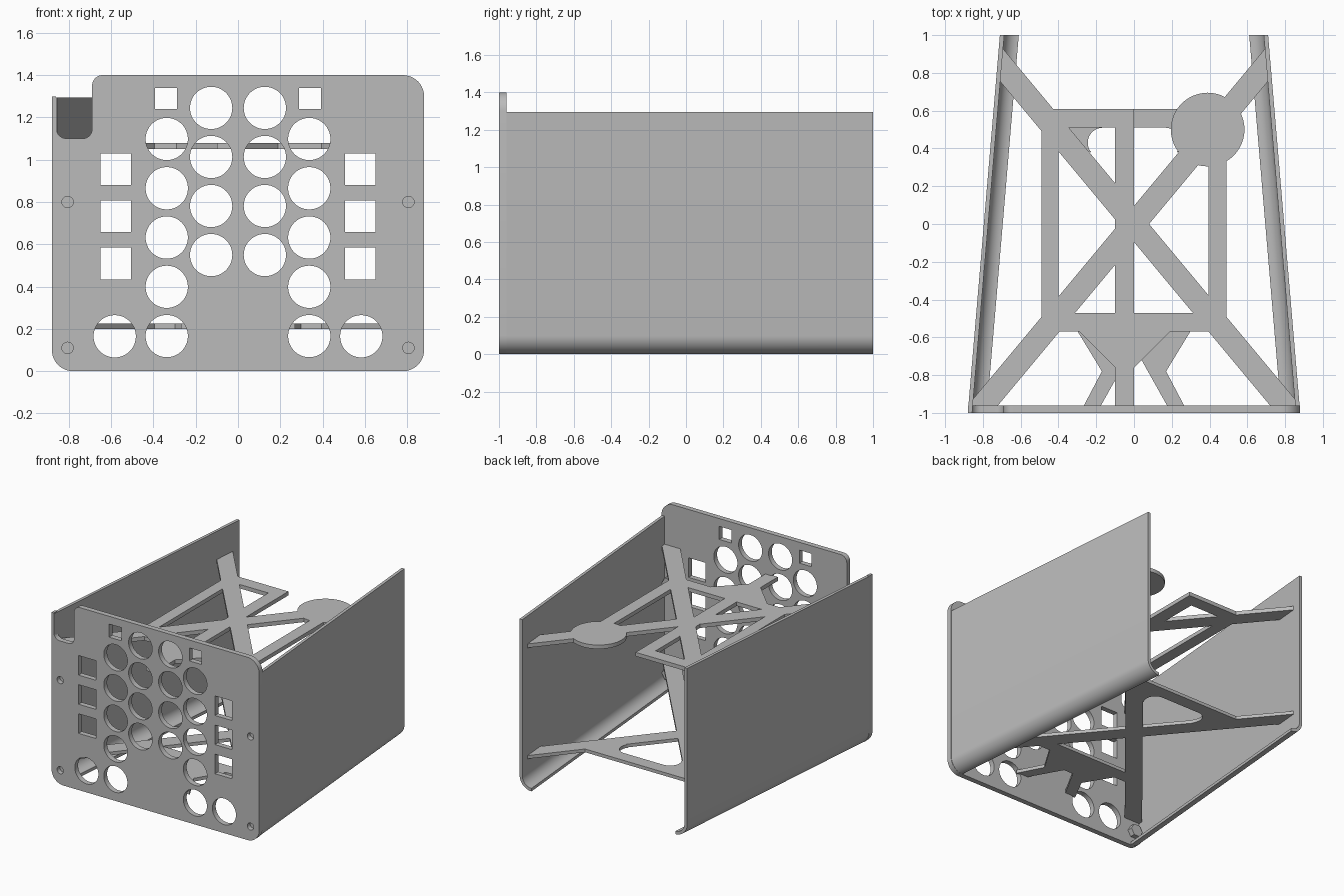
import bpy, bmesh
from math import sin, cos, radians

cube = bpy.data.objects.get("Cube")
if cube:
    bpy.data.objects.remove(cube, do_unlink=True)

grey = bpy.data.materials.new("plain_grey")
grey.use_nodes = True
grey.diffuse_color = (0.5, 0.5, 0.5, 1)
grey.node_tree.nodes["Principled BSDF"].inputs["Base Color"].default_value = (0.5, 0.5, 0.5, 1)


def activate(ob):
    bpy.ops.object.select_all(action='DESELECT')
    ob.select_set(True)
    bpy.context.view_layer.objects.active = ob


def link(name, data):
    ob = bpy.data.objects.new(name, data)
    bpy.context.collection.objects.link(ob)
    if not ob.data.materials:
        ob.data.materials.append(grey)
    activate(ob)
    return ob


def arc(cx, cy, r, start, end, steps=10):
    angles = [radians(start + (end - start) * i / steps) for i in range(steps + 1)]
    return [(cx + r * cos(a), cy + r * sin(a)) for a in angles]


def circle(cx, cy, r, steps=48):
    return arc(cx, cy, r, 0, 360, steps)[:-1]


def rect(x0, x1, y0, y1):
    return [(x0, y0), (x1, y0), (x1, y1), (x0, y1)]


def mirror(points):
    return [(-x, y) for x, y in points]


def loft(name, first, last):
    """Solid between two matching 3D outlines."""
    bm = bmesh.new()
    a = [bm.verts.new(p) for p in first]
    b = [bm.verts.new(p) for p in last]
    bm.faces.new(a)
    bm.faces.new(b)
    for i in range(len(a)):
        j = (i + 1) % len(a)
        bm.faces.new((a[i], a[j], b[j], b[i]))
    bmesh.ops.recalc_face_normals(bm, faces=bm.faces)
    mesh = bpy.data.meshes.new(name)
    bm.to_mesh(mesh)
    bm.free()
    return link(name, mesh)


def frame(name, outlines, z0, z1):
    """Flat frame joined from overlapping outlines."""
    parts = [loft(name, [(x, y, z0) for x, y in o], [(x, y, z1) for x, y in o])
             for o in outlines]
    base = parts[0]
    for part in parts[1:]:
        activate(base)
        mod = base.modifiers.new("join", 'BOOLEAN')
        mod.operation, mod.solver, mod.object = 'UNION', 'EXACT', part
        bpy.ops.object.modifier_apply(modifier=mod.name)
        bpy.data.objects.remove(part, do_unlink=True)
    base.name = name
    bpy.ops.object.shade_smooth_by_angle()
    return base


# Front panel outline with the notch at its upper corner
outline = (arc(-0.78, 0.1, 0.1, 180, 270) + arc(0.78, 0.1, 0.1, 270, 360)
           + arc(0.78, 1.3, 0.1, 0, 90) + arc(-0.64, 1.35, 0.05, 90, 180)
           + arc(-0.735, 1.145, 0.045, 0, -90) + arc(-0.81, 1.15, 0.05, 270, 180)
           + [(-0.86, 1.3), (-0.88, 1.3)])

# Panel openings, the same on both sides
holes = []
for s in (-1, 1):
    for i in range(4):
        holes.append(circle(s * 0.127, 1.245 - 0.232 * i, 0.1))
    for i in range(5):
        holes.append(circle(s * 0.337, 1.098 - 0.233 * i, 0.1))
    holes.append(circle(s * 0.583, 0.165, 0.1))
    for z in (0.11, 0.8):
        holes.append(circle(s * 0.806, z, 0.027, 24))
    for i in range(3):
        z = 0.955 - 0.223 * i
        x = s * 0.578
        holes.append(rect(x - 0.073, x + 0.073, z - 0.075, z + 0.075))
    holes.append(rect(s * 0.34 - 0.052, s * 0.34 + 0.052, 1.24, 1.34))

curve = bpy.data.curves.new("front_panel", 'CURVE')
curve.dimensions, curve.fill_mode, curve.extrude = '2D', 'BOTH', 0.02
for points in [outline] + holes:
    spline = curve.splines.new('POLY')
    spline.points.add(len(points) - 1)
    spline.use_cyclic_u = True
    for p, (x, y) in zip(spline.points, points):
        p.co = (x, y, 0, 1)
panel = link("front_panel", curve)
panel.rotation_euler.x = radians(90)
panel.location.y = -0.98
bpy.ops.object.convert(target='MESH')
panel = bpy.context.object
bm = bmesh.new()
bm.from_mesh(panel.data)
bmesh.ops.remove_doubles(bm, verts=bm.verts, dist=0.0002)
bmesh.ops.recalc_face_normals(bm, faces=bm.faces)
bm.to_mesh(panel.data)
bm.free()
bpy.ops.object.shade_smooth_by_angle()

# Tapering side walls, curled inward along the bottom
section = ([(0, 1.295)] + arc(-0.1, 0.1, 0.1, 0, -90, 12)
           + arc(-0.1, 0.1, 0.077, -90, 0, 12) + [(-0.023, 1.295)])
for side, s in (("left", 1), ("right", -1)):
    loft(side + "_wall", [(s * (0.88 + x), -1, z) for x, z in section],
         [(s * (0.71 + x), 1, z) for x, z in section])
    bpy.ops.object.shade_smooth_by_angle()
    # Small hexagonal screw bosses behind the panel
    for level, z in (("lower", 0.11), ("upper", 0.8)):
        ring = circle(s * 0.8, z, 0.05, 6)
        loft(f"{side}_{level}_screw_boss", [(x, -0.965, h) for x, h in ring],
             [(x, -0.92, h) for x, h in ring])

# Shared diagonal arm of both frames, trimmed at the walls
arm = [(-0.728, -0.97), (0.08, 0), (0.72, 0.768), (0.705, 0.942),
       (-0.08, 0), (-0.865, -0.942), (-0.867, -0.97)]
front_bar = rect(-0.42, 0.42, -0.57, -0.47)

# Upper frame: crossed arms, long bars, funnel tab and round pad
upper = [arm, mirror(arm), front_bar,
         rect(-0.49, -0.4, -0.5, 0.52), rect(0.395, 0.49, -0.5, 0.52),
         rect(-0.1, 0, -0.97, 0.61), rect(-0.43, 0, 0.51, 0.61),
         [(-0.31, -0.55), (-0.1, -0.76), (0, -0.76), (0.21, -0.55)],
         circle(0.39, 0.5, 0.195)]
frame("upper_frame", upper, 1.05, 1.08)

# Lower frame: crossed arms, two bars, rounded corners and splayed feet
leg = [(0, -0.55), (0.31, -0.55), (0.17, -0.78), (0.27, -0.97),
       (0.18, -0.97), (0.04, -0.72), (0, -0.72)]
corner = arc(0.165, 0.43, 0.08, 90, -40) + [(0.3, 0.4), (0.36, 0.53), (0.165, 0.53)]
lower = [arm, mirror(arm), front_bar, rect(-0.43, 0.43, 0.51, 0.61),
         leg, mirror(leg), corner, mirror(corner)]
frame("lower_frame", lower, 0.2, 0.225)
